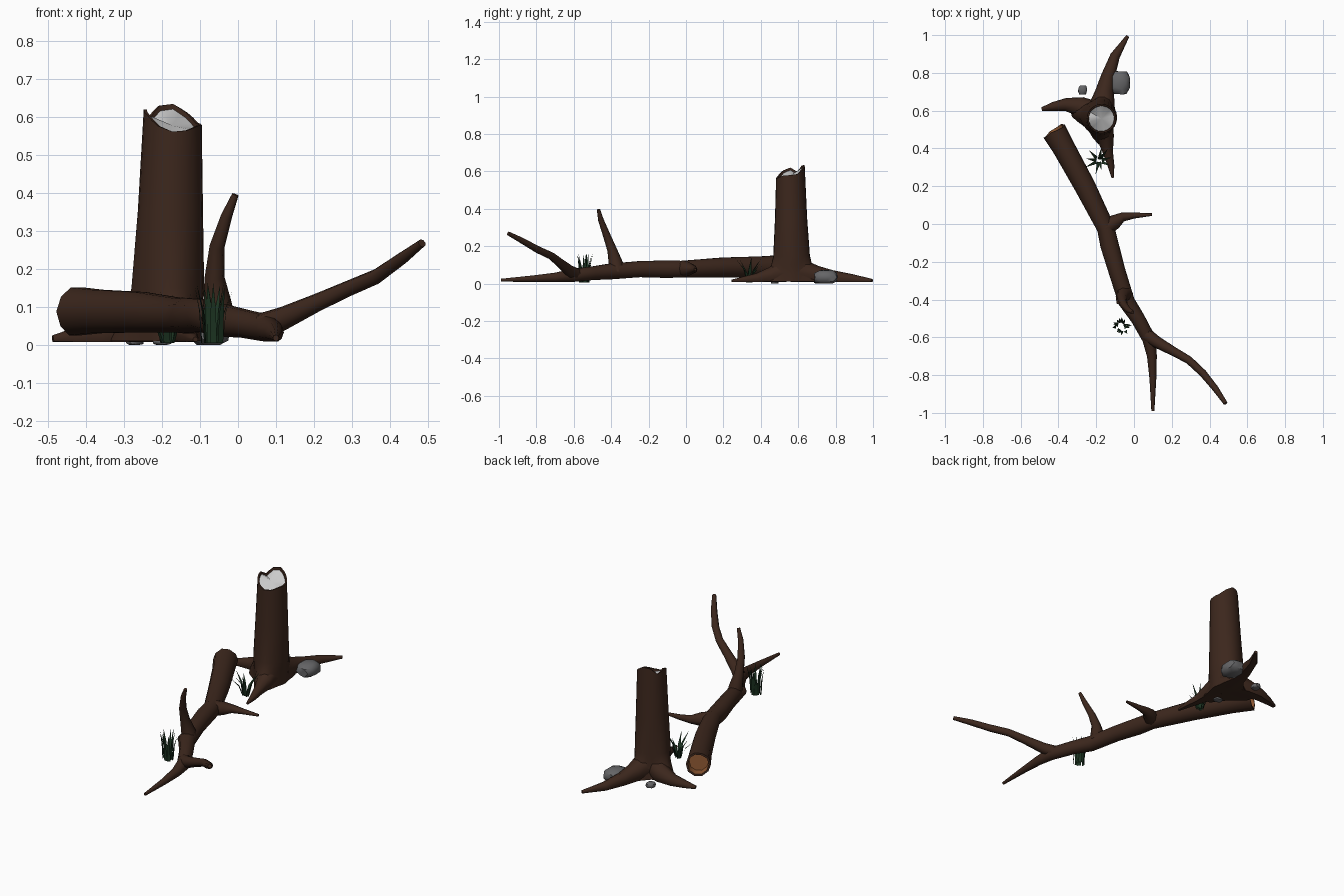
import bpy, bmesh, math, random
from mathutils import Vector

if "Cube" in bpy.data.objects:
    bpy.data.objects.remove(bpy.data.objects["Cube"])

random.seed(4)


def material(name, rgb):
    m = bpy.data.materials.new(name)
    m.diffuse_color = (*rgb, 1)
    m.use_nodes = True
    m.node_tree.nodes["Principled BSDF"].inputs["Base Color"].default_value = m.diffuse_color
    return m


BARK = material("bark", (0.045, 0.02, 0.012))
INNER = material("inner_wood", (0.25, 0.09, 0.03))
STONE = material("stone", (0.13, 0.13, 0.135))
GRASS = material("grass", (0.012, 0.035, 0.016))


def finish(name, bm, mat=None, angle=50, fix=True):
    if fix:
        bmesh.ops.recalc_face_normals(bm, faces=bm.faces)
    me = bpy.data.meshes.new(name)
    bm.to_mesh(me)
    bm.free()
    ob = bpy.data.objects.new(name, me)
    bpy.context.collection.objects.link(ob)
    if mat:
        me.materials.append(mat)
    bpy.ops.object.select_all(action='DESELECT')
    ob.select_set(True)
    bpy.context.view_layer.objects.active = ob
    bpy.ops.object.shade_smooth_by_angle(angle=math.radians(angle))
    return ob


def loft(rings, cap_start=True, cap_end=True):
    bm = bmesh.new()
    vs = [[bm.verts.new(p) for p in r] for r in rings]
    n = len(vs[0])
    for a, b in zip(vs, vs[1:]):
        for i in range(n):
            j = (i + 1) % n
            bm.faces.new((a[i], a[j], b[j], b[i]))
    if cap_start:
        bm.faces.new(vs[0][::-1])
    if cap_end:
        bm.faces.new(vs[-1])
    return bm


def tube_rings(path, sides=10, floor=0.008):
    """Rings along (x, y, z, radius) points, flattened where they meet the ground."""
    pts = [Vector(p[:3]) for p in path]
    rings, side = [], None
    for k, p in enumerate(pts):
        t = (pts[min(k + 1, len(pts) - 1)] - pts[max(k - 1, 0)]).normalized()
        if side is None:
            side = t.cross(Vector((0, 0, 1))).normalized()
        side = (side - t * side.dot(t)).normalized()
        up = side.cross(t)
        ring = []
        for i in range(sides):
            a = math.tau * i / sides
            q = p + (side * math.cos(a) + up * math.sin(a)) * path[k][3]
            q.z = max(q.z, floor)
            ring.append(q)
        rings.append(ring)
    return rings


def tube(name, path, sides=8):
    return finish(name, loft(tube_rings(path, sides)), BARK)


# Standing stump: flared at the roots, jagged hollow rim
SIDES = 24
RIM = [.58, .585, .612, .635, .63, .597, .62, .605, .577, .562, .565, .577]
ROOT_DIRS = [math.radians(d) for d in (75, 165, 282)]


def rim_height(i):
    k = i * 12 / SIDES
    a, f = int(k), k % 1
    return RIM[a % 12] * (1 - f) + RIM[(a + 1) % 12] * f


def stump_ring(z, r, flare=0, drop=0):
    ring = []
    for i in range(SIDES):
        a = math.tau * i / SIDES
        lobe = sum(max(0, math.cos(a - d)) ** 8 for d in ROOT_DIRS)
        h = z if z is not None else rim_height(i) - drop
        s = h / 0.6
        rr = r * (1 + flare * lobe)
        ring.append(Vector((-.187 + .015 * s + rr * math.cos(a),
                            .567 - .009 * s + rr * math.sin(a), h)))
    return ring


finish("stump", loft([
    stump_ring(.01, .09, .75), stump_ring(.055, .088, .6), stump_ring(.1, .09, .25),
    stump_ring(.15, .094, .05), stump_ring(.35, .086), stump_ring(None, .077),
    stump_ring(None, .069), stump_ring(None, .067, drop=.014)], cap_end=False), BARK)

# Pale broken wood inside the stump
bm = bmesh.new()
ring = [bm.verts.new(p) for p in stump_ring(None, .068, drop=.013)]
mid = bm.verts.new((-.172, .558, .578))
for i in range(SIDES):
    bm.faces.new((ring[i], ring[(i + 1) % SIDES], mid))
finish("stump_core", bm, fix=False)

# Roots
tube("back_root", [(-.17, .62, .06, .07), (-.155, .70, .045, .05), (-.138, .78, .035, .037),
                   (-.10, .89, .024, .026), (-.033, .995, .016, .009)])
tube("left_root", [(-.22, .585, .06, .07), (-.285, .622, .042, .052), (-.36, .632, .03, .035),
                   (-.43, .622, .022, .023), (-.488, .608, .015, .01)])
tube("front_root", [(-.17, .52, .06, .065), (-.15, .45, .042, .044), (-.138, .38, .028, .027),
                    (-.122, .31, .02, .018), (-.112, .245, .014, .007)])

# Fallen log with an open broken end
log = [(-.425, .495, .088, .066), (-.37, .40, .088, .06), (-.26, .2, .086, .056),
       (-.15, -.02, .077, .047), (-.13, -.11, .077, .049), (-.09, -.25, .077, .045),
       (-.04, -.41, .064, .044), (.02, -.5, .055, .038), (.08, -.61, .043, .036),
       (.095, -.7, .033, .026), (.1, -.82, .026, .018), (.1, -.99, .018, .008)]
rings = tube_rings(log, 10)
axis = (Vector(log[0][:3]) - Vector(log[1][:3])).normalized()
c = Vector(log[0][:3])
jag = [random.uniform(-.012, .012) for _ in rings[0]]
rings[0] = [p + axis * j for p, j in zip(rings[0], jag)]
lip = [c + (p - c) * .84 for p in rings[0]]
deep = [c + (p - c) * .78 - axis * .04 for p in rings[0]]
finish("log", loft([lip] + rings, cap_start=False), BARK)

bm = loft([deep, lip], cap_end=False)
bmesh.ops.reverse_faces(bm, faces=bm.faces)
ob = finish("log_hollow", bm, INNER)
ob.data.flip_normals()

# Branches of the log
tube("side_branch", [(-.15, -.02, .08, .045), (-.10, .012, .078, .038), (-.06, .037, .076, .024),
                     (.0, .045, .074, .016), (.095, .05, .075, .007)])
tube("upright_branch", [(-.05, -.37, .06, .045), (-.055, -.376, .11, .038), (-.062, -.395, .18, .026),
                        (-.055, -.425, .26, .02), (-.03, -.455, .34, .015), (-.007, -.468, .396, .009)])
tube("knot", [(-.045, -.36, .066, .042), (-.065, -.395, .07, .034), (-.07, -.425, .068, .022)])
tube("end_branch", [(.07, -.59, .05, .036), (.12, -.625, .07, .031), (.21, -.675, .112, .024),
                    (.29, -.72, .148, .021), (.365, -.79, .18, .02), (.43, -.87, .226, .017),
                    (.485, -.95, .268, .011)])

# Stones
for name, loc, size in (("large_stone", (-.075, .748, .034), (.058, .068, .042)),
                        ("small_stone", (-.272, .71, .012), (.026, .026, .018)),
                        ("front_stone", (-.2, .475, .01), (.028, .022, .014))):
    bm = bmesh.new()
    bmesh.ops.create_icosphere(bm, subdivisions=2, radius=1)
    for v in bm.verts:
        k = random.uniform(.93, 1.05)
        v.co = Vector([max(-.9, min(.9, e * 1.1)) * s * k + o for e, s, o in zip(v.co, size, loc)])
        v.co.z = max(v.co.z, 0)
    finish(name, bm, STONE, 40)


# Grass tufts: tapered, bent blades
def tuft(name, centre, blades, spread, lean, height):
    bm = bmesh.new()
    for i in range(blades):
        a = math.tau * i / blades + random.uniform(-.3, .3)
        d = Vector((math.cos(a), math.sin(a), 0))
        w = Vector((-d.y, d.x, 0)) * .009
        base = Vector(centre) + d * spread * random.uniform(.3, 1)
        h, l = height * random.uniform(.6, 1), lean * random.uniform(.6, 1)
        p = [base, base + d * l * .3 + Vector((0, 0, h * .55)), base + d * l + Vector((0, 0, h))]
        v = [bm.verts.new(q) for q in (p[0] - w, p[0] + w, p[1] + w * .8, p[1] - w * .8, p[2])]
        bm.faces.new((v[0], v[1], v[2], v[3]))
        bm.faces.new((v[3], v[2], v[4]))
    finish(name, bm, GRASS, 30, fix=False)


tuft("back_grass", (-.185, .335, .005), 9, .02, .07, .135)
tuft("front_grass", (-.065, -.54, .005), 14, .035, .03, .165)
